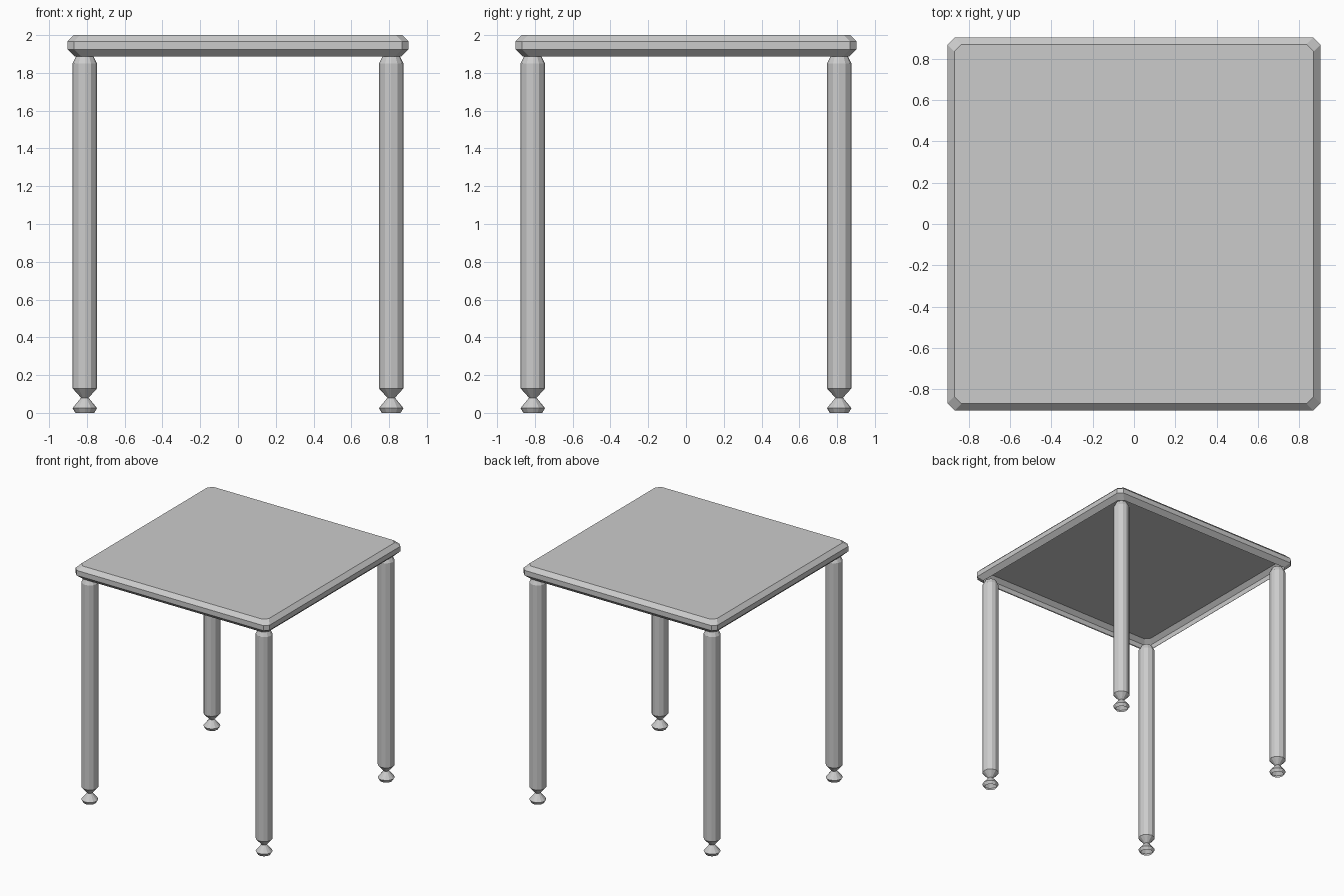
import bpy
import bmesh
import math

cube = bpy.data.objects.get("Cube")
if cube:
    bpy.data.objects.remove(cube, do_unlink=True)

grey = bpy.data.materials.new("light grey")
grey.use_nodes = True
colour = (0.6, 0.6, 0.6, 1)
grey.diffuse_color = colour
grey.node_tree.nodes["Principled BSDF"].inputs["Base Color"].default_value = colour


def stack_rings(name, rings, cap_top=False):
    """Skin a list of equal-length rings into a shell open at the bottom."""
    bm = bmesh.new()
    loops = [[bm.verts.new(p) for p in ring] for ring in rings]
    n = len(loops[0])
    for low, high in zip(loops, loops[1:]):
        for i in range(n):
            j = (i + 1) % n
            bm.faces.new((low[i], low[j], high[j], high[i]))
    if cap_top:
        bm.faces.new(loops[-1])
    mesh = bpy.data.meshes.new(name)
    bm.to_mesh(mesh)
    bm.free()
    mesh.materials.append(grey)
    obj = bpy.data.objects.new(name, mesh)
    bpy.context.collection.objects.link(obj)
    return obj


def clipped_square(half, cut, z):
    a = half - cut
    return [(half, -a, z), (half, a, z), (a, half, z), (-a, half, z),
            (-half, a, z), (-half, -a, z), (-a, -half, z), (a, -half, z)]


def circle(radius, z, sides=12):
    steps = [2 * math.pi * i / sides for i in range(sides)]
    return [(radius * math.cos(a), radius * math.sin(a), z) for a in steps]


# Hollow table top with bevelled rims and clipped corners
top_profile = [(0.865, 1.888), (0.903, 1.925), (0.903, 1.967), (0.87, 2.0)]
stack_rings("table_top", [clipped_square(h, 0.035, z) for h, z in top_profile],
            cap_top=True)

# Hollow legs, each with a tapered neck, a pinched ankle and a small foot
leg_profile = [(0.05, 0), (0.065, 0.025), (0.02, 0.08),
               (0.065, 0.13), (0.065, 1.85), (0.045, 1.89)]
for side, sx in (("left", 1), ("right", -1)):
    for end, sy in (("front", -1), ("back", 1)):
        leg = stack_rings(f"{end}_{side}_leg", [circle(r, z) for r, z in leg_profile])
        leg.location = (sx * 0.811, sy * 0.811, 0)
